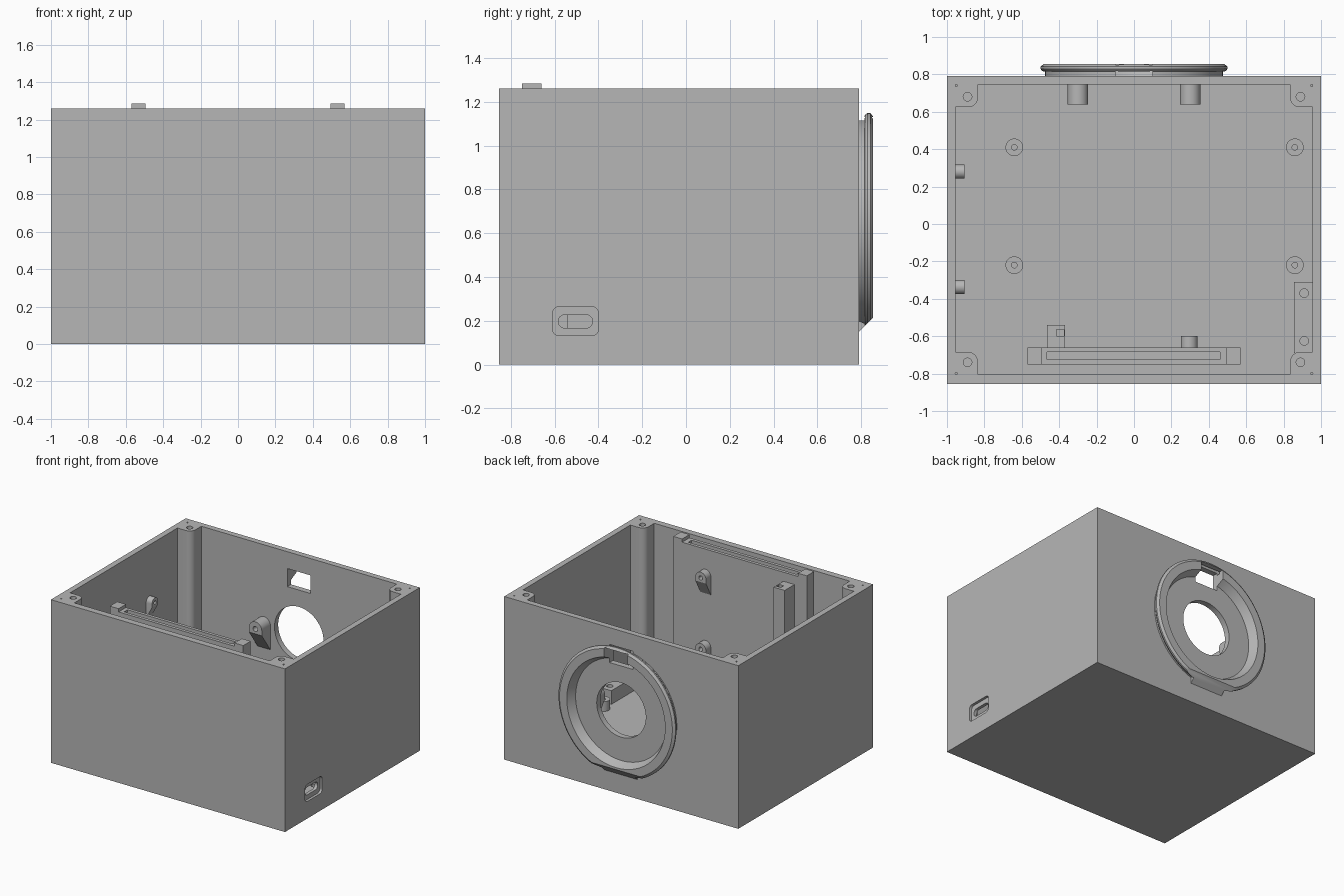
import bpy, bmesh
from math import sin, cos, pi, radians
from mathutils import Matrix, Vector

cube = bpy.data.objects.get("Cube")
if cube:
    bpy.data.objects.remove(cube, do_unlink=True)

grey = bpy.data.materials.new("plain_grey")
grey.use_nodes = True
GREY = (0.47, 0.47, 0.47, 1)
grey.diffuse_color = GREY
grey.node_tree.nodes["Principled BSDF"].inputs["Base Color"].default_value = GREY

# Main dimensions
BACK, FRONT, TOP, FLOOR = 0.79, -0.855, 1.26, 0.045
MID = -0.03          # y centre of the cavity
RING_Z = 0.65


def finish(bm, name, matrix=None):
    if matrix:
        bm.transform(matrix)
    bmesh.ops.recalc_face_normals(bm, faces=bm.faces[:])
    me = bpy.data.meshes.new(name)
    bm.to_mesh(me)
    bm.free()
    me.materials.append(grey)
    ob = bpy.data.objects.new(name, me)
    bpy.context.collection.objects.link(ob)
    return ob


def loft(name, a, b, matrix=None):
    """Closed solid between two matching outlines."""
    bm = bmesh.new()
    va, vb = ([bm.verts.new(p) for p in pts] for pts in (a, b))
    bm.faces.new(va)
    bm.faces.new(vb[::-1])
    for i in range(len(va)):
        j = (i + 1) % len(va)
        bm.faces.new((va[i], va[j], vb[j], vb[i]))
    return finish(bm, name, matrix)


def prism(name, pts, axis, lo, hi):
    """Extrude a 2D outline along x (outline in y, z) or z (outline in x, y)."""
    put = (lambda p, t: (t, *p)) if axis == "x" else (lambda p, t: (*p, t))
    return loft(name, [put(p, lo) for p in pts], [put(p, hi) for p in pts])


def box(name, x, y, z):
    return prism(name, [(x[0], y[0]), (x[1], y[0]), (x[1], y[1]), (x[0], y[1])], "z", *z)


def arc(cx, cy, r, a0, a1, n=8):
    angles = [radians(a0 + (a1 - a0) * i / n) for i in range(n + 1)]
    return [(cx + r * cos(a), cy + r * sin(a)) for a in angles]


def disc(name, x, y, r, lo, hi, n=24):
    return prism(name, arc(x, y, r, 0, 360, n)[:-1], "z", lo, hi)


def rounded(cy, cz, hy, hz, r):
    pts = []
    for k, (sy, sz) in enumerate(((1, 1), (-1, 1), (-1, -1), (1, -1))):
        pts += arc(cy + sy * (hy - r), cz + sz * (hz - r), r, 90 * k, 90 * k + 90)
    return pts


def cut(target, *cutters):
    for c in cutters:
        mod = target.modifiers.new("cut", "BOOLEAN")
        mod.operation, mod.solver, mod.object = "DIFFERENCE", "EXACT", c
        bpy.context.view_layer.update()
        with bpy.context.temp_override(object=target, active_object=target):
            bpy.ops.object.modifier_apply(modifier=mod.name)
        bpy.data.objects.remove(c, do_unlink=True)
    return target


def along_y(name, x, z, r, lo, hi, n=64):
    pts = arc(x, z, r, 0, 360, n)[:-1]
    return loft(name, [(p, lo, q) for p, q in pts], [(p, hi, q) for p, q in pts])


def peg(name, pos, turn, r, depth, drop):
    """Round-headed lug with a screw hole and a sloping underside, pointing to local -y."""
    head = arc(0, 0, r, 0, 180, 16)

    def outline(y, low):
        return [(u, y, v) for u, v in head] + [(-r, y, -low), (r, y, -low)]
    m = Matrix.Translation(Vector(pos)) @ Matrix.Rotation(radians(turn), 4, "Z")
    ob = loft(name, outline(-depth, r * 0.7), outline(0.01, drop), m)
    hole = along_y("hole", 0, 0, r * 0.36, -depth - 0.02, -depth * 0.3, 20)
    hole.data.transform(m)
    return cut(ob, hole)


# Case: open box, cavity outline leaves a rounded screw post in each corner
quarter = [(0.955, 0.655)] + arc(0.885, 0.705, 0.05, 270, 180) + [(0.835, 0.775)]
cavity = []
for sx, sy in ((1, 1), (-1, 1), (-1, -1), (1, -1)):
    pts = [(sx * x, MID + sy * y) for x, y in quarter]
    cavity += pts if sx * sy > 0 else pts[::-1]
case = box("case", (-1, 1), (FRONT, BACK), (0, TOP))
cut(case, prism("cavity", cavity, "z", FLOOR, TOP + 0.1))

# Screw holes and pin holes in the rim
for sx in (-1, 1):
    for sy in (-1, 1):
        cut(case, disc("screw", sx * 0.89, MID + sy * 0.71, 0.023, TOP - 0.2, TOP + 0.1),
            disc("pin", sx * 0.95, MID + sy * 0.77, 0.006, TOP - 0.04, TOP + 0.1, 8))

# Side socket opening, round back opening and square latch opening
WINDOW = ((-0.1, 0.1), (0.7, 0.9), (0.99, 1.13))
cut(case,
    prism("recess", rounded(-0.505, 0.198, 0.105, 0.066, 0.03), "x", 0.98, 1.1),
    prism("socket", rounded(-0.505, 0.197, 0.078, 0.03, 0.029), "x", 0.93, 1.1),
    along_y("opening", 0, RING_Z, 0.21, 0.7, 0.9),
    box("window", *WINDOW))

# Mounting ring on the back, turned around y
profile = [(0.39, BACK - 0.01), (0.475, BACK - 0.01), (0.475, 0.815), (0.49, 0.817),
           (0.5, 0.83), (0.5, 0.842), (0.482, 0.855), (0.42, 0.855), (0.39, 0.792)]
bm = bmesh.new()
N = 96
rows = [[bm.verts.new((r * cos(2 * pi * i / N), y, RING_Z + r * sin(2 * pi * i / N)))
         for r, y in profile] for i in range(N)]
for i in range(N):
    a, b = rows[i], rows[(i + 1) % N]
    for j in range(len(profile)):
        k = (j + 1) % len(profile)
        bm.faces.new((a[j], a[k], b[k], b[j]))
ring = finish(bm, "mounting_ring")
slope = [(0.77, 0.13), (0.9, 0.26), (0.9, 0.05), (0.77, 0.05)]
cut(ring, box("window", *WINDOW), prism("slope", slope, "x", -0.6, 0.6))
prism("ring_foot", [(0.785, 0.145), (0.825, 0.185), (0.785, 0.2)], "x", -0.14, 0.14)

# Upright panel holder with a slot and two raised end blocks
holder = box("panel_holder", (-0.57, 0.57), (-0.75, -0.66), (FLOOR - 0.01, TOP))
cut(holder, box("slot", (-0.465, 0.46), (-0.725, -0.685), (0.2, TOP + 0.1)))
for side, x in (("right", (-0.57, -0.495)), ("left", (0.495, 0.57))):
    box("end_block_" + side, x, (-0.75, -0.66), (TOP - 0.001, 1.285))

# Small column beside the holder
column = box("column", (-0.465, -0.37), (-0.665, -0.54), (FLOOR - 0.01, 1.19))
cut(column, box("notch", (-0.415, -0.375), (-0.6, -0.565), (1.1, 1.3)))

# Lugs on the inner walls
for x in (-0.3, 0.3):
    peg("back_lug", (x, 0.745, RING_Z), 0, 0.055, 0.105, 0.2)
for z in (0.51, 1.06):
    peg("holder_lug", (0.295, -0.66, z), 180, 0.045, 0.06, 0.16)
for y in (-0.337, 0.28):
    peg("side_lug", (-0.955, y, 0.83), 90, 0.037, 0.05, 0.14)

# Floor standoffs
for x in (-0.64, 0.86):
    for y in (-0.22, 0.41):
        cut(disc("standoff", x, y, 0.047, FLOOR - 0.01, 0.12, 32),
            disc("hole", x, y, 0.015, 0.06, 0.2))

# Socket board support
support = box("socket_support", (0.855, 0.96), (-0.69, -0.31), (FLOOR - 0.01, 0.15))
for y in (-0.37, -0.625):
    cut(support, disc("hole", 0.91, y, 0.023, 0.06, 0.3))

# Smooth the round surfaces, keep edges sharp
bpy.ops.object.select_all(action="DESELECT")
for ob in bpy.context.scene.objects:
    if ob.type == "MESH":
        ob.select_set(True)
        bpy.context.view_layer.objects.active = ob
bpy.ops.object.shade_smooth_by_angle(angle=radians(25))
